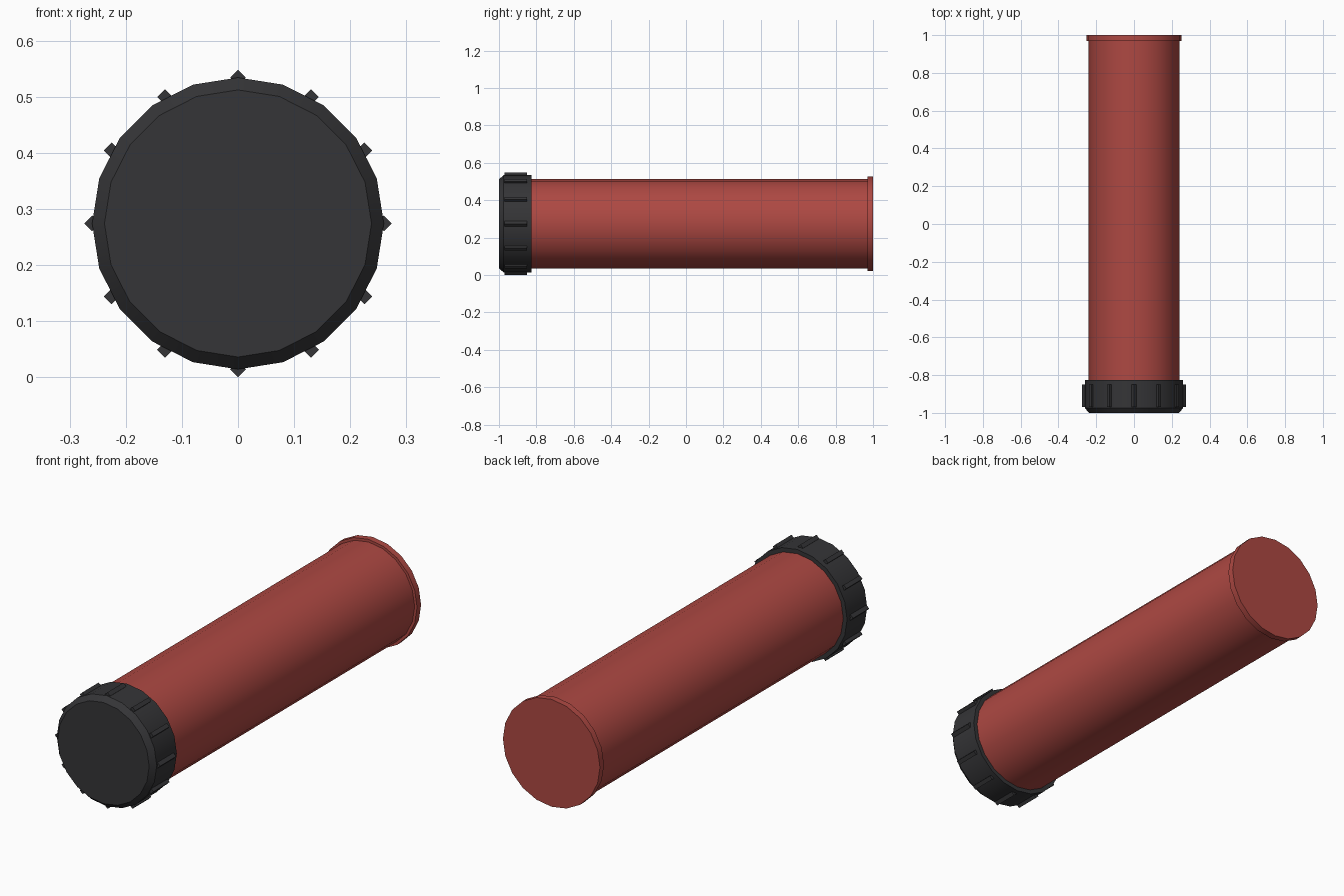
import bpy, bmesh, math

if "Cube" in bpy.data.objects:
    bpy.data.objects.remove(bpy.data.objects["Cube"])

CZ = 0.274   # height of the tube axis
SIDES = 20


def material(name, rgb):
    m = bpy.data.materials.new(name)
    m.diffuse_color = (*rgb, 1)
    m.use_nodes = True
    m.node_tree.nodes["Principled BSDF"].inputs["Base Color"].default_value = m.diffuse_color
    return m


def lathe(name, profile, mat, sides=SIDES, cx=0.0, cz=CZ, smooth=True):
    """Closed solid around a y-parallel axis from (radius, y) points."""
    bm = bmesh.new()
    rings = []
    for r, y in profile:
        rings.append([bm.verts.new((cx + r * math.cos(2 * math.pi * i / sides), y,
                                    cz + r * math.sin(2 * math.pi * i / sides)))
                      for i in range(sides)])
    for a, b in zip(rings, rings[1:]):
        for i in range(sides):
            j = (i + 1) % sides
            bm.faces.new((a[i], a[j], b[j], b[i]))
    bm.faces.new(rings[0])
    bm.faces.new(rings[-1])
    bmesh.ops.recalc_face_normals(bm, faces=bm.faces)
    mesh = bpy.data.meshes.new(name)
    bm.to_mesh(mesh)
    bm.free()
    ob = bpy.data.objects.new(name, mesh)
    bpy.context.collection.objects.link(ob)
    mesh.materials.append(mat)
    if smooth:
        bpy.ops.object.select_all(action='DESELECT')
        ob.select_set(True)
        bpy.context.view_layer.objects.active = ob
        bpy.ops.object.shade_smooth_by_angle(angle=math.radians(30))
    return ob


red = material("red", (0.42, 0.065, 0.055))
black = material("black", (0.035, 0.035, 0.038))

# Tube with a raised rim at the back end
lathe("tube", [(0.24, -0.85), (0.24, 0.98)], red)
lathe("end_rim", [(0.2525, 0.97), (0.2525, 1.0)], red)

# Screw cap with chamfered front edge
lathe("cap", [(0.238, -1.0), (0.26, -0.975), (0.26, -0.826)], black)

# Twelve diamond-section grip ribs
for k in range(12):
    a = k * math.pi / 6
    lathe(f"grip_rib_{k + 1}", [(0.014, -0.97), (0.014, -0.85)], black, sides=4,
          cx=0.26 * math.cos(a), cz=CZ + 0.26 * math.sin(a), smooth=False)
